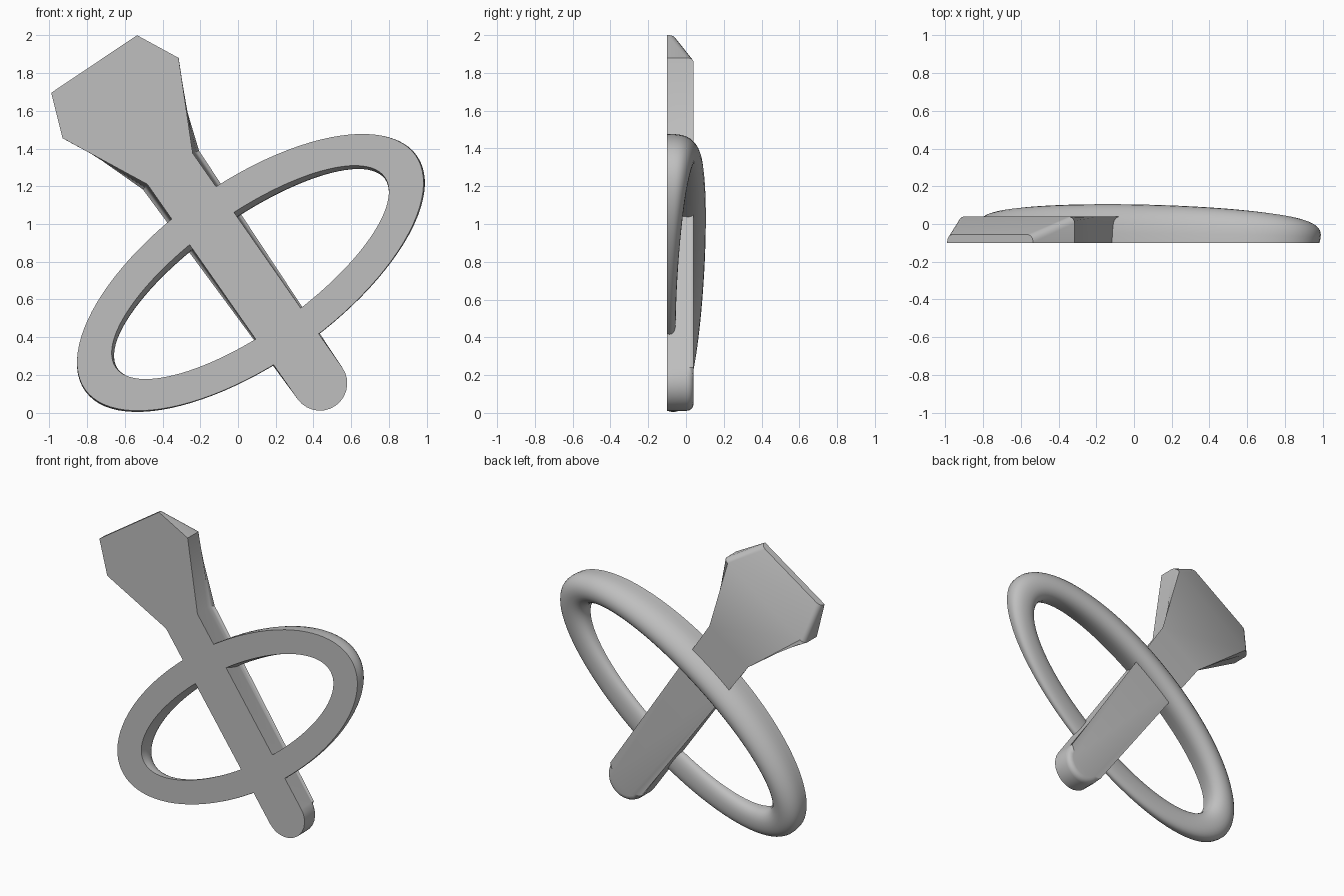
import bpy, bmesh
from math import sin, cos, pi, radians
from mathutils import Vector

cube = bpy.data.objects.get("Cube")
if cube:
    bpy.data.objects.remove(cube, do_unlink=True)

FRONT, BACK = -0.1, 0.04      # flat front plane and back of the paddle
TILT = radians(35.35)         # lean of the ring's long axis

grey = bpy.data.materials.new("plain_grey")
grey.use_nodes = True
grey.diffuse_color = (0.52, 0.52, 0.52, 1)
grey.node_tree.nodes["Principled BSDF"].inputs["Base Color"].default_value = grey.diffuse_color


def finish(name, bm, angle):
    bmesh.ops.recalc_face_normals(bm, faces=bm.faces)
    mesh = bpy.data.meshes.new(name)
    bm.to_mesh(mesh)
    bm.free()
    mesh.materials.append(grey)
    obj = bpy.data.objects.new(name, mesh)
    bpy.context.collection.objects.link(obj)
    bpy.ops.object.select_all(action='DESELECT')
    obj.select_set(True)
    bpy.context.view_layer.objects.active = obj
    bpy.ops.object.shade_smooth_by_angle(angle=radians(angle))
    return obj


# Paddle: blade with a wedge tip, straight handle, round end
def build_paddle():
    tip = [(-0.99, 1.695), (-0.535, 2.0)]
    outline = tip + [(-0.315, 1.88), (-0.24, 1.375)]
    steps = 14
    for i in range(steps + 1):
        a = TILT - pi * i / steps
        outline.append((0.434 + 0.145 * cos(a), 0.156 + 0.145 * sin(a)))
    outline += [(-0.48, 1.21), (-0.93, 1.455)]

    bm = bmesh.new()
    front = [bm.verts.new((x, FRONT, z)) for x, z in outline]
    back = [bm.verts.new((x, -0.055 if i < len(tip) else BACK, z))
            for i, (x, z) in enumerate(outline)]
    n = len(outline)
    bm.faces.new(front)
    for i in range(n):
        j = (i + 1) % n
        bm.faces.new((front[i], front[j], back[j], back[i]))
    bm.faces.new((back[0], back[1], back[2], back[-1]))
    bm.faces.new(back[2:])
    rim = [bm.edges.get((back[i], back[(i + 1) % n])) for i in range(1, n)]
    bmesh.ops.bevel(bm, geom=rim, offset=0.035, offset_type='OFFSET',
                    segments=4, profile=0.5, affect='EDGES', clamp_overlap=True)
    finish("paddle", bm, 35)


# Ring: oval hoop, flat in front, its rounded back rising to the upper side
def build_ring():
    centre = Vector((0.065, 0, 0.744))
    along = Vector((cos(TILT), 0, sin(TILT)))
    across = Vector((-sin(TILT), 0, cos(TILT)))
    around, arch = 96, 16
    power = 2 / 2.4
    bm = bmesh.new()
    rows = []
    for i in range(around):
        t = 2 * pi * i / around
        outer = Vector((1.073 * cos(t), 0.478 * sin(t)))
        inner = Vector((0.873 * cos(t), 0.312 * sin(t)))
        mid, half = (outer + inner) / 2, (outer - inner) / 2
        height = 0.125 + 0.08 * mid.y / 0.395
        row = []
        for k in range(arch + 1):
            a = pi * k / arch
            c, s = cos(a), max(sin(a), 0)
            side = abs(c) ** power * (1 if c > 0 else -1)
            rise = height * s ** power
            bulge = 1 + 1.3 * height * sin(2 * min(a, pi - a))
            p = mid + half * side * bulge
            p.y -= 0.2 * rise
            row.append(bm.verts.new(centre + along * p.x + across * p.y
                                    + Vector((0, FRONT + rise, 0))))
        rows.append(row)
    for i in range(around):
        a, b = rows[i], rows[(i + 1) % around]
        for k in range(arch):
            bm.faces.new((a[k], a[k + 1], b[k + 1], b[k]))
        bm.faces.new((a[arch], a[0], b[0], b[arch]))
    finish("ring", bm, 40)


build_paddle()
build_ring()
